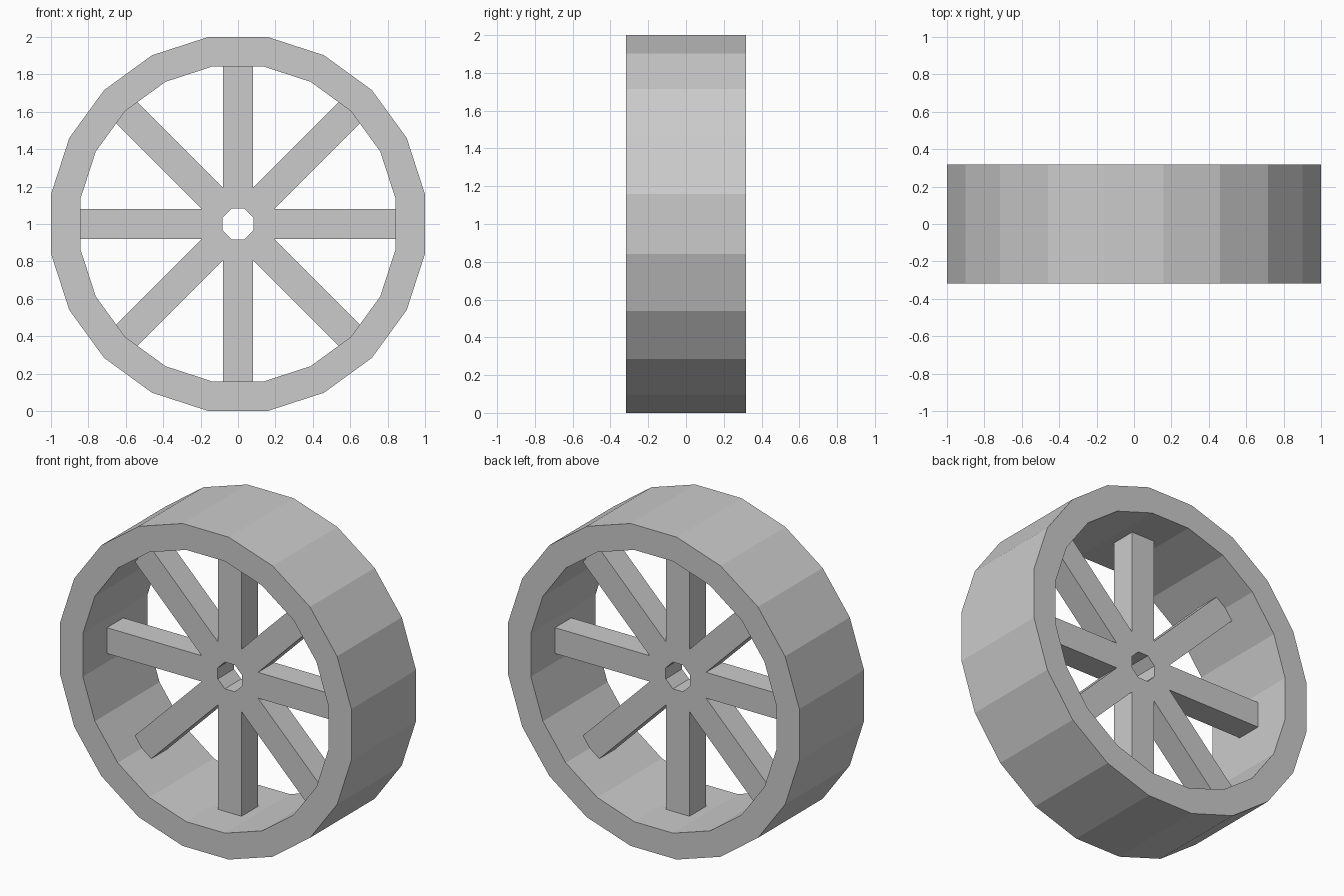
import bpy, bmesh
from math import sin, cos, tan, pi, radians
from mathutils import Vector

cube = bpy.data.objects.get("Cube")
if cube:
    bpy.data.objects.remove(cube, do_unlink=True)

grey = bpy.data.materials.new("plain_grey")
grey.use_nodes = True
colour = (0.6, 0.6, 0.6, 1)
grey.diffuse_color = colour
grey.node_tree.nodes["Principled BSDF"].inputs["Base Color"].default_value = colour

CENTRE = Vector((0, 0, 1))


def place(along, across, angle, y):
    """Point at a distance along and across a spoke direction."""
    return CENTRE + Vector((along * cos(angle) - across * sin(angle), y,
                            along * sin(angle) + across * cos(angle)))


def make_plate(name, quads, half_depth):
    """Extrude flat front quads to the back, as one closed object."""
    bm = bmesh.new()
    for quad in quads:
        bm.faces.new([bm.verts.new(p) for p in quad])
    bmesh.ops.remove_doubles(bm, verts=bm.verts[:], dist=0.0001)
    result = bmesh.ops.extrude_face_region(bm, geom=bm.faces[:], use_keep_orig=True)
    moved = [v for v in result["geom"] if isinstance(v, bmesh.types.BMVert)]
    bmesh.ops.translate(bm, verts=moved, vec=(0, 2 * half_depth, 0))
    bmesh.ops.recalc_face_normals(bm, faces=bm.faces[:])
    mesh = bpy.data.meshes.new(name)
    bm.to_mesh(mesh)
    bm.free()
    mesh.materials.append(grey)
    bpy.context.collection.objects.link(bpy.data.objects.new(name, mesh))


# Faceted rim, flat sides at the top, bottom, left and right
SIDES, RIM_HALF = 20, 0.317
OUTER, INNER = 1.0, 0.843
half = tan(pi / SIDES)
rim = []
for i in range(SIDES):
    a = 2 * pi * i / SIDES
    rim.append([place(r, s * r * half, a, -RIM_HALF)
                for r, s in ((INNER, -1), (OUTER, -1), (OUTER, 1), (INNER, 1))])
make_plate("rim", rim, RIM_HALF)

# Eight square spokes that meet in a hub with an octagonal axle hole
SPOKES, SPOKE_HALF, HOLE, TIP = 8, 0.08, 0.083, 0.86
wedge = tan(radians(22.5))
notch = SPOKE_HALF / wedge
spokes = []
for i in range(SPOKES):
    a = 2 * pi * i / SPOKES
    stations = ((HOLE, HOLE * wedge), (notch, SPOKE_HALF), (TIP, SPOKE_HALF))
    for (r0, w0), (r1, w1) in zip(stations, stations[1:]):
        spokes.append([place(r, w, a, -SPOKE_HALF)
                       for r, w in ((r0, -w0), (r1, -w1), (r1, w1), (r0, w0))])
make_plate("spokes_and_hub", spokes, SPOKE_HALF)
